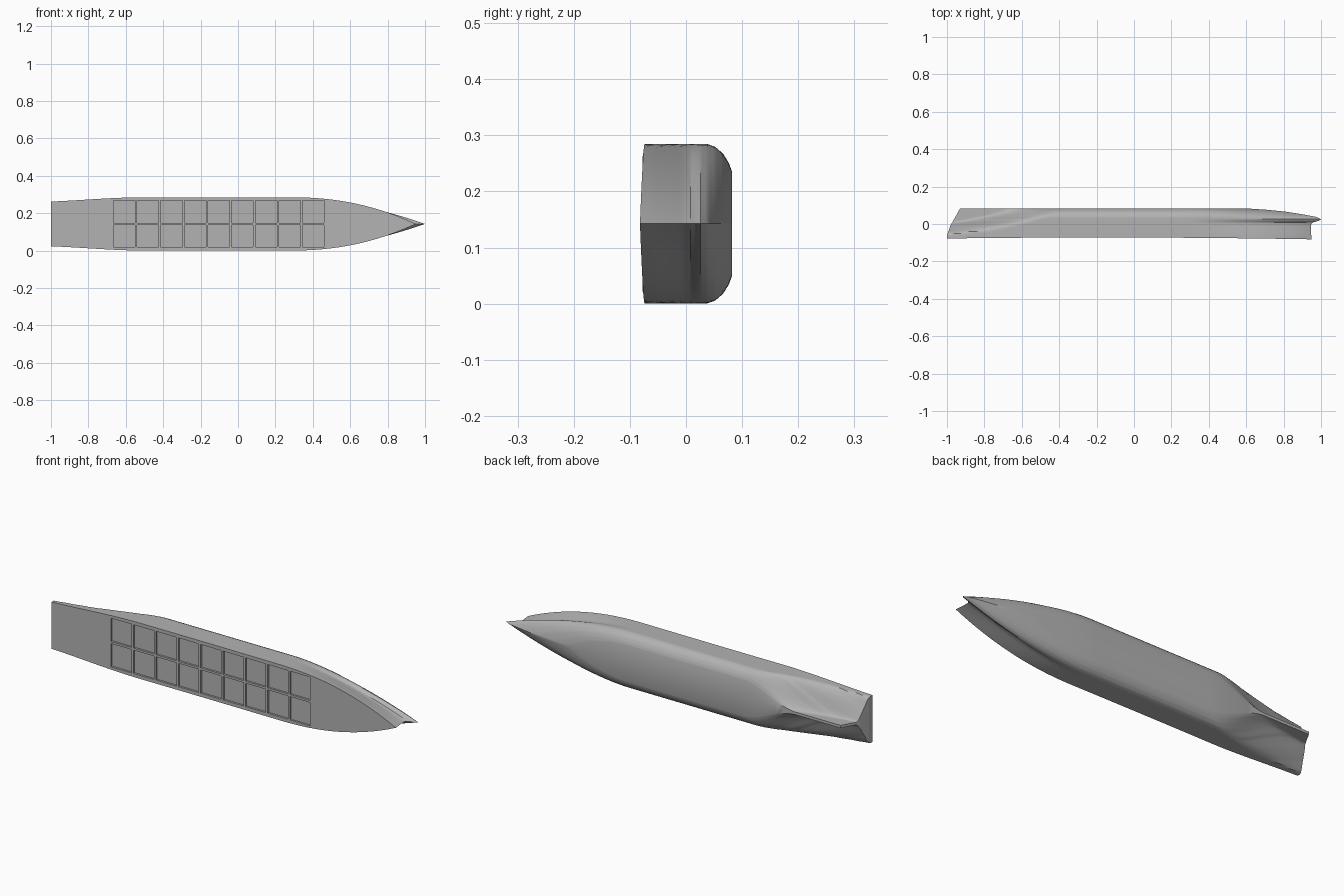
import bpy, bmesh, math

if "Cube" in bpy.data.objects:
    bpy.data.objects.remove(bpy.data.objects["Cube"])

grey = bpy.data.materials.new("hull grey")
grey.diffuse_color = (0.45, 0.45, 0.45, 1)
grey.use_nodes = True
grey.node_tree.nodes["Principled BSDF"].inputs["Base Color"].default_value = grey.diffuse_color

MID_Z = 0.1425   # centreline of the hull, which lies on its side
SKEG = 0.007     # half thickness of the stern fin

# Waterlines from deck to keel:
# y, half breadth, stern x, stem x, bow fullness, stern run end x, stern run start x
LEVELS = [
    (-.072, .1425, -1.0, .95, 2.2, -2.2, -1.20),
    (-.055, .1425, -1.0, .948, 2.1, -1.75, -.98),
    (-.030, .1425, -.99, .945, 1.9, -1.35, -.74),
    (-.005, .1425, -.98, .945, 1.7, -1.12, -.62),
    (.008, .1425, -.972, .955, 1.65, -1.00, -.57),
    (.018, .1425, -.967, .99, 1.7, -.93, -.53),
    (.026, .1425, -.962, 1.0, 1.75, -.89, -.51),
    (.038, .1420, -.955, .975, 1.75, -.82, -.47),
    (.052, .1370, -.947, .90, 1.8, -.76, -.44),
    (.066, .1250, -.940, .81, 1.8, -.72, -.41),
    (.076, .1090, -.934, .71, 1.8, -.70, -.39),
    (.082, .0930, -.930, .62, 1.8, -.68, -.37),
]


def sheer(x):
    return .008 * (x + .17) ** 2


def smooth(t):
    t = max(0, min(1, t))
    return t * t * (3 - 2 * t)


def half_breadth(x, row):
    y, mid, stern, stem, power, run_end, run_start = row
    deck_taper = .024 * smooth((-.50 - x) / .62) * 1.06
    full = mid - deck_taper
    t = max(0, (x - .28) / (stem - .28))
    full *= max(0, 1 - min(1, t) ** power)
    if x < 0:
        s = smooth((x - run_end) / (run_start - run_end))
        full = SKEG + (full - SKEG) * s
    return full


# Refine the waterlines between the given levels
rows = []
for a, b in zip(LEVELS, LEVELS[1:]):
    for k in range(3):
        rows.append(tuple(p + (q - p) * k / 3 for p, q in zip(a, b)))
rows.append(LEVELS[-1])

# Hull: lofted shell closed by deck, bottom and transom
N = 72
bm = bmesh.new()
sides = {}
for sign in (1, -1):
    for j, row in enumerate(rows):
        for i in range(N + 1):
            u = i / N
            u = .6 * u + .4 * (1 - math.cos(math.pi * u)) / 2
            x = row[2] + (row[3] - row[2]) * u
            w = 0 if i == N else half_breadth(x, row)
            fade = max(0, min(1, -row[0] / .072))
            sides[sign, j, i] = bm.verts.new((x, row[0] - sheer(x) * fade, MID_Z + sign * w))

J = len(rows) - 1
for i in range(N):
    for sign in (1, -1):
        for j in range(J):
            bm.faces.new([sides[sign, j, i], sides[sign, j, i + 1],
                          sides[sign, j + 1, i + 1], sides[sign, j + 1, i]])
    for j in (0, J):
        bm.faces.new([sides[1, j, i], sides[1, j, i + 1], sides[-1, j, i + 1], sides[-1, j, i]])
for j in range(J):
    bm.faces.new([sides[1, j, 0], sides[1, j + 1, 0], sides[-1, j + 1, 0], sides[-1, j, 0]])
bmesh.ops.remove_doubles(bm, verts=bm.verts, dist=1e-5)
bmesh.ops.recalc_face_normals(bm, faces=bm.faces)
mesh = bpy.data.meshes.new("hull")
bm.to_mesh(mesh)
bm.free()
hull = bpy.data.objects.new("hull", mesh)
bpy.context.collection.objects.link(hull)
mesh.materials.append(grey)

# Hatches: two rows of nine shallow recesses in the deck
PITCH = .1265
bm = bmesh.new()
for c in range(9):
    x = -.672 + PITCH * (c + .5)
    floor = -.072 - sheer(x) + .010
    for sign in (1, -1):
        box = bmesh.ops.create_cube(bm, size=1)["verts"]
        bmesh.ops.scale(bm, verts=box, vec=(PITCH - .011, .06, .119))
        bmesh.ops.translate(bm, verts=box, vec=(x, floor - .03, MID_Z + sign * .065))
mesh = bpy.data.meshes.new("hatch_cutter")
bm.to_mesh(mesh)
bm.free()
mesh.materials.append(grey)
cutter = bpy.data.objects.new("hatch_cutter", mesh)
bpy.context.collection.objects.link(cutter)
cutter.hide_render = True

mod = hull.modifiers.new("hatches", 'BOOLEAN')
mod.operation = 'DIFFERENCE'
mod.solver = 'EXACT'
mod.object = cutter
bpy.context.view_layer.objects.active = hull
hull.select_set(True)
bpy.ops.object.modifier_apply(modifier=mod.name)
bpy.data.objects.remove(cutter)
bpy.ops.object.shade_smooth_by_angle(angle=math.radians(30))
